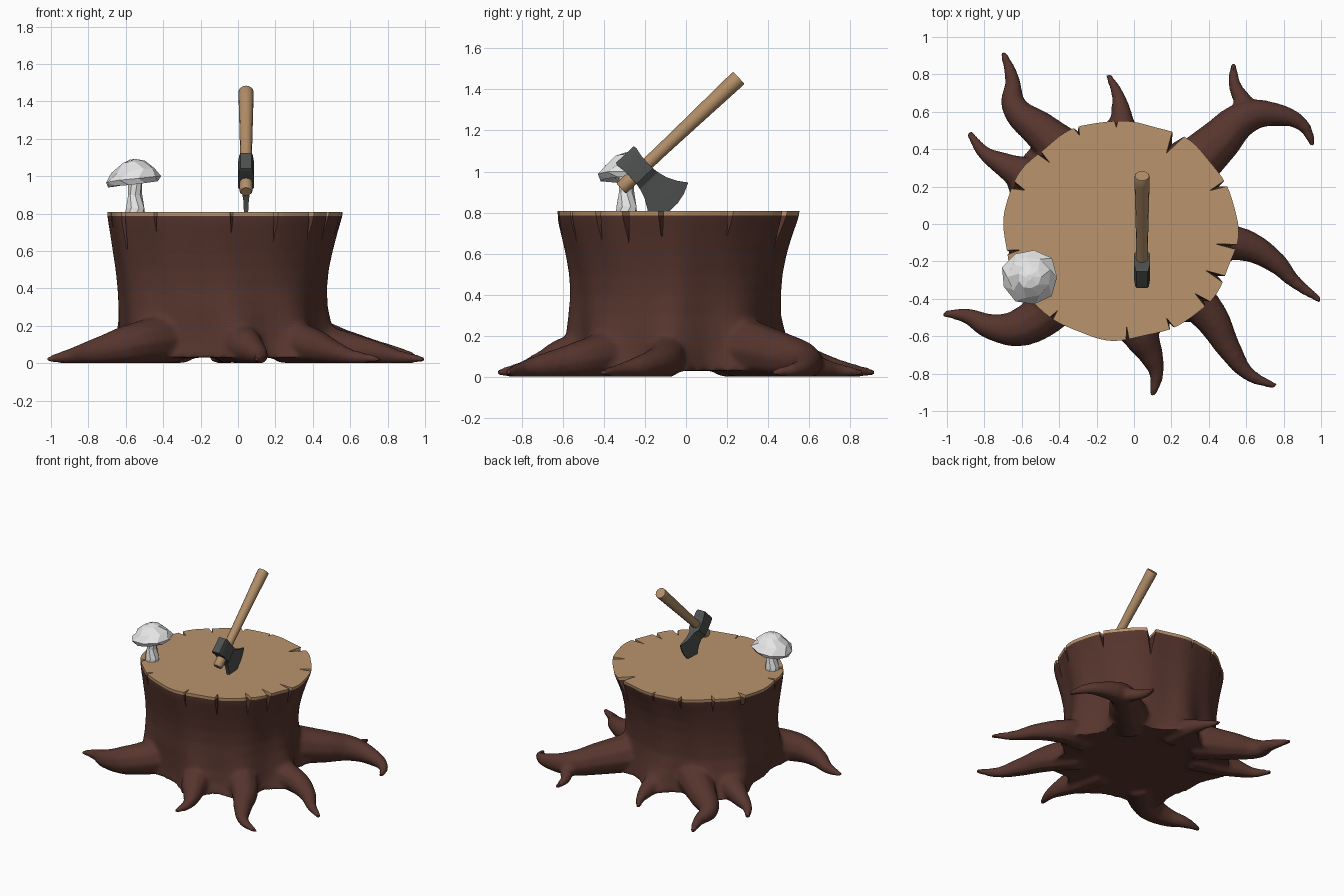
import bpy, bmesh, math, random
from mathutils import Vector

if "Cube" in bpy.data.objects:
    bpy.data.objects.remove(bpy.data.objects["Cube"])

random.seed(4)

def material(name, rgb):
    m = bpy.data.materials.new(name)
    m.diffuse_color = (*rgb, 1)
    m.use_nodes = True
    m.node_tree.nodes["Principled BSDF"].inputs["Base Color"].default_value = m.diffuse_color
    return m

BARK = material("bark brown", (0.095, 0.036, 0.027))
CUT = material("cut wood tan", (0.49, 0.295, 0.15))
WOOD = material("handle tan", (0.44, 0.27, 0.14))
METAL = material("dark steel", (0.075, 0.083, 0.078))
WHITE = material("mushroom white", (0.8, 0.8, 0.8))

def make(name, bm, mats, smooth=None):
    bmesh.ops.recalc_face_normals(bm, faces=bm.faces)
    me = bpy.data.meshes.new(name)
    bm.to_mesh(me)
    bm.free()
    ob = bpy.data.objects.new(name, me)
    bpy.context.collection.objects.link(ob)
    for m in mats:
        me.materials.append(m)
    if smooth:
        bpy.ops.object.select_all(action='DESELECT')
        ob.select_set(True)
        bpy.context.view_layer.objects.active = ob
        bpy.ops.object.shade_smooth_by_angle(angle=math.radians(smooth))
    return ob

def loft(bm, rings):
    """Skin closed rings of points and cap both ends."""
    vs = [[bm.verts.new(p) for p in r] for r in rings]
    n = len(vs[0])
    for a, b in zip(vs, vs[1:]):
        for i in range(n):
            bm.faces.new((a[i], a[(i + 1) % n], b[(i + 1) % n], b[i]))
    bm.faces.new(vs[0][::-1])
    bm.faces.new(vs[-1])

def evaluated(ob):
    bpy.context.view_layer.update()
    return ob.evaluated_get(bpy.context.evaluated_depsgraph_get()).to_mesh()

# Root paths seen from above: (starting radius, points from trunk to tip)
ROOTS = [
    (0.125, [(-.35, -.36), (-.6, -.55), (-.76, -.55), (-.9, -.49), (-1.02, -.48)]),
    (0.11, [(-.4, .2), (-.6, .27), (-.7, .32), (-.8, .38), (-.885, .49)]),
    (0.12, [(-.3, .33), (-.5, .5), (-.64, .63), (-.65, .77), (-.70, .92)]),
    (0.08, [(-.05, .35), (-.06, .5), (-.07, .61), (-.09, .7), (-.14, .8)]),
    (0.135, [(.25, .25), (.44, .43), (.6, .57), (.76, .585), (.9, .53), (.96, .42)]),
    (0.065, [(.54, .50), (.59, .62), (.54, .74), (.53, .86)]),
    (0.10, [(.38, -.1), (.58, -.11), (.75, -.2), (.86, -.31), (1.0, -.41)]),
    (0.11, [(.25, -.33), (.41, -.5), (.51, -.67), (.61, -.8), (.76, -.87)]),
    (0.115, [(-.02, -.4), (.04, -.6), (.09, -.7), (.12, -.8), (.1, -.92)]),
]
CX, CY = -0.075, -0.035
ANGLES = [math.atan2(p[1][1] - CY, p[1][0] - CX) for i, (_, p) in enumerate(ROOTS) if i != 5]

# Trunk profile: z, x min, x max, y min, y max
LEVELS = [(.03, -.61, .45, -.55, .45), (.1, -.625, .45, -.54, .445), (.2, -.64, .45, -.54, .435),
          (.3, -.64, .445, -.545, .43), (.4, -.645, .45, -.545, .44), (.5, -.655, .465, -.555, .455),
          (.6, -.67, .49, -.575, .48), (.7, -.685, .52, -.60, .515), (.76, -.695, .54, -.615, .54),
          (.8, -.70, .552, -.617, .552), (.92, -.70, .552, -.617, .552)]

def trunk_ring(z, x0, x1, y0, y1, n=72):
    ring = []
    for i in range(n):
        a = 2 * math.pi * i / n
        flare = ridge = 0
        for b in ANGLES:
            d = (a - b + math.pi) % (2 * math.pi) - math.pi
            g = math.exp(-(d / 0.23) ** 2)
            flare += 0.15 * math.exp(-z / 0.14) * g
            ridge += 0.025 * g * (1 - min(z / 0.85, 1))
        wob = 0.006 * math.sin(7 * a + 1) + 0.005 * math.sin(12 * a + 3 * z)
        k = flare + ridge + wob
        ring.append(((x0 + x1) / 2 + ((x1 - x0) / 2 + k) * math.cos(a),
                     (y0 + y1) / 2 + ((y1 - y0) / 2 + k) * math.sin(a), z))
    return ring

bm = bmesh.new()
loft(bm, [trunk_ring(*l) for l in LEVELS])

# Roots as tapering tubes
for r0, pts in ROOTS:
    cu = bpy.data.curves.new("root", 'CURVE')
    cu.dimensions = '3D'
    cu.bevel_depth, cu.bevel_resolution, cu.use_fill_caps = 1, 3, True
    sp = cu.splines.new('BEZIER')
    sp.bezier_points.add(len(pts) - 1)
    for i, (x, y) in enumerate(pts):
        t = i / (len(pts) - 1)
        r = 0.018 + r0 * (1 - t) ** 1.2
        bp = sp.bezier_points[i]
        bp.co = (x, y, 0.75 * r + 0.006 + 0.2 * r0 * (1 - t) ** 3)
        bp.radius = r
        bp.handle_left_type = bp.handle_right_type = 'AUTO'
    ob = bpy.data.objects.new("root", cu)
    bpy.context.collection.objects.link(ob)
    bm.from_mesh(evaluated(ob))
    bpy.data.objects.remove(ob)

blend = make("blend_helper", bm, [BARK])
mod = blend.modifiers.new("fuse", 'REMESH')
mod.mode, mod.voxel_size = 'VOXEL', 0.015
mod = blend.modifiers.new("soften", 'SMOOTH')
mod.factor, mod.iterations = 0.5, 7

# Split notches round the rim: angle, depth, width, lowest z
NOTCHES = [(-86, .09, .022, .66), (-128, .06, .025, .7), (-150, .05, .025, .57), (-169, .06, .02, .7),
           (157, .05, .03, .7), (136, .08, .025, .68), (113, .05, .03, .7), (92, .05, .025, .68),
           (59, .12, .07, .5), (24, .08, .03, .68), (-8, .09, .022, .66), (-25, .10, .035, .64),
           (-40, .08, .035, .66), (-62, .07, .03, .55)]
bm = bmesh.new()
for deg, depth, width, low in NOTCHES:
    a = math.radians(deg)
    out = Vector((math.cos(a), math.sin(a), 0))
    side = Vector((-out.y, out.x, 0))
    mid = Vector((CX, CY, 0))
    half = width / 2 * (depth + 0.1) / depth
    p = [mid + out * (0.595 - depth), mid + out * 0.7 + side * half, mid + out * 0.7 - side * half,
         mid + out * 0.58]
    v = [bm.verts.new((q.x, q.y, z)) for q, z in zip(p, (.83, .83, .83, low))]
    for f in ((0, 1, 2), (0, 3, 1), (1, 3, 2), (2, 3, 0)):
        bm.faces.new([v[i] for i in f])
cutter = make("notch_cutter", bm, [BARK])
cutter.hide_render = True
mod = blend.modifiers.new("notches", 'BOOLEAN')
mod.operation, mod.object, mod.solver = 'DIFFERENCE', cutter, 'EXACT'

# Stump: level top and bottom, wood colour above the bark line
bm = bmesh.new()
bm.from_mesh(evaluated(blend))
bpy.data.objects.remove(blend)
bpy.data.objects.remove(cutter)

def cut(z, above=False, below=False):
    res = bmesh.ops.bisect_plane(bm, geom=bm.verts[:] + bm.edges[:] + bm.faces[:], plane_co=(0, 0, z),
                                 plane_no=(0, 0, 1), clear_outer=above, clear_inner=below)
    if above or below:
        edges = [e for e in res['geom_cut'] if isinstance(e, bmesh.types.BMEdge)]
        bmesh.ops.holes_fill(bm, edges=edges, sides=0)

cut(0.787)
cut(0.808, above=True)
cut(0.002, below=True)
for f in bm.faces:
    f.material_index = 1 if f.calc_center_median().z > 0.787 else 0
bmesh.ops.triangulate(bm, faces=[f for f in bm.faces if len(f.verts) > 4])
make("stump", bm, [BARK, CUT], 40)

# Axe frame: blade direction U, handle direction V
AX = Vector((0.043, -0.225, 1.003))
U = Vector((0, 0.685, -0.7286))
V = Vector((0, 0.7286, 0.685))
X = Vector((1, 0, 0))

bm = bmesh.new()
rings = []
for d, r in ((-.125, .030), (-.118, .035), (-.07, .035), (0, .032), (.12, .031), (.3, .034),
             (.5, .038), (.6, .040), (.655, .041), (.662, .038)):
    rings.append([AX + V * d + (X * math.cos(k * math.pi / 6) + U * math.sin(k * math.pi / 6)) * r
                  for k in range(12)])
loft(bm, rings)
make("axe_handle", bm, [WOOD], 40)

# Axe head: blade stations (u, v min, v max, half thickness, edge bulge)
bm = bmesh.new()
rings = []
for u, lo, hi, th, bulge in ((-.108, -.058, .060, .03, 0), (-.092, -.062, .064, .036, 0),
                             (-.045, -.055, .055, .043, 0), (.035, -.055, .055, .043, 0),
                             (.065, -.06, .06, .022, 0), (.11, -.073, .073, .015, .005),
                             (.16, -.10, .10, .012, .02), (.203, -.133, .133, .004, .04)):
    s = [-1, -.6, -.2, .2, .6, 1]
    pts = [(u + bulge * (1 - k * k), lo + (hi - lo) * (k + 1) / 2) for k in s]
    rings.append([AX + U * a + V * b + X * th for a, b in pts] +
                 [AX + U * a + V * b - X * th for a, b in pts[::-1]])
loft(bm, rings)
make("axe_head", bm, [METAL], 25)

# Mushroom: faceted stem and tilted cap
def faceted(name, cx, cy, profile, n, jitter, tilt):
    bm = bmesh.new()
    rings = []
    for j, (r, z) in enumerate(profile):
        ring = []
        for i in range(n):
            a = 2 * math.pi * (i + 0.5 * (j % 2)) / n
            q = r * (1 + random.uniform(-jitter, jitter))
            x = q * math.cos(a)
            ring.append((cx + x, cy + q * math.sin(a), z + tilt * x + random.uniform(-jitter, jitter) * .06))
        rings.append(ring)
    loft(bm, rings)
    make(name, bm, [WHITE])

faceted("mushroom_stem", -.55, -.29, [(.055, .79), (.052, .83), (.037, .9), (.04, .99)], 8, .03, 0)
faceted("mushroom_cap", -.56, -.285, [(.04, .975), (.135, .958), (.152, .985), (.115, 1.03), (.06, 1.075),
                                      (.015, 1.09)], 9, .05, .12)
